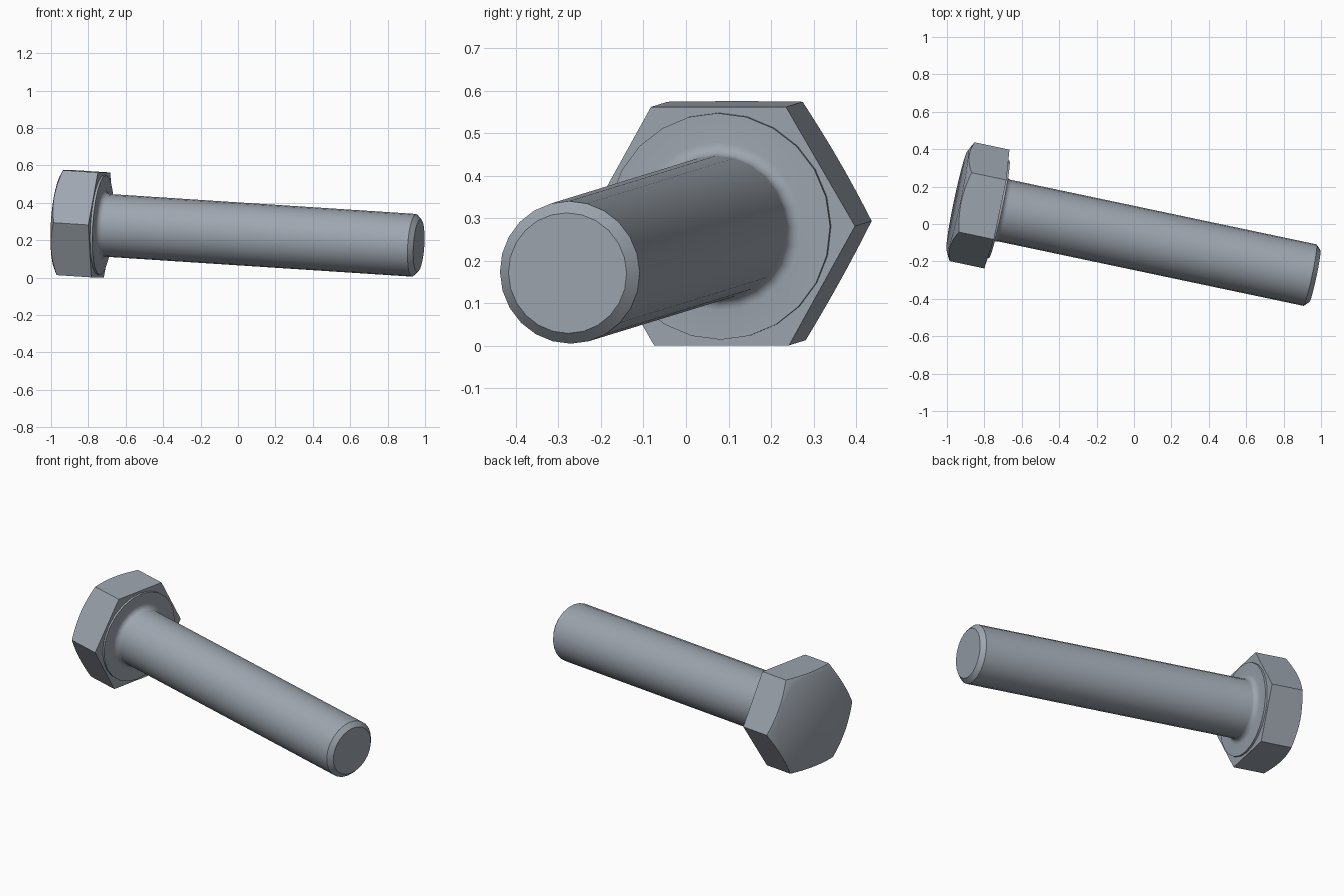
import bpy
import bmesh
from math import cos, sin, pi, radians
from mathutils import Vector, Matrix

cube = bpy.data.objects.get("Cube")
if cube:
    bpy.data.objects.remove(cube, do_unlink=True)

# Single steel colour
STEEL = (0.34, 0.38, 0.43, 1.0)
steel = bpy.data.materials.new("blue_grey_steel")
steel.use_nodes = True
steel.diffuse_color = STEEL
steel.node_tree.nodes["Principled BSDF"].inputs["Base Color"].default_value = STEEL

# Local frame: z runs along the shank, origin at the underside of the head
axis = Vector((1, -0.211, -0.065)).normalized()
side = Vector((0.211, 1, 0)).normalized()
up = axis.cross(side)
FRAME = Matrix((side, up, axis)).transposed().to_4x4()
FRAME.translation = (-0.733, 0.08, 0.2815)

LENGTH = 1.741        # underside of head to tip
SHANK_R = 0.168
FLAT_R = 0.281        # half the width across flats
HEAD_H = 0.217
CROWN_R = 0.272       # flat circle on the crown


def skin(name, rings):
    """Bridge rings of points; a ring holding one point closes as a fan."""
    bm = bmesh.new()
    loops = [[bm.verts.new(p) for p in ring] for ring in rings]
    for a, b in zip(loops, loops[1:]):
        n = max(len(a), len(b))
        for i in range(n):
            j = (i + 1) % n
            if len(a) == 1:
                bm.faces.new((a[0], b[j], b[i]))
            elif len(b) == 1:
                bm.faces.new((a[i], a[j], b[0]))
            else:
                bm.faces.new((a[i], a[j], b[j], b[i]))
    bmesh.ops.recalc_face_normals(bm, faces=bm.faces)
    mesh = bpy.data.meshes.new(name)
    bm.to_mesh(mesh)
    bm.free()
    mesh.materials.append(steel)
    obj = bpy.data.objects.new(name, mesh)
    bpy.context.collection.objects.link(obj)
    obj.matrix_world = FRAME
    bpy.ops.object.select_all(action="DESELECT")
    obj.select_set(True)
    bpy.context.view_layer.objects.active = obj
    bpy.ops.object.shade_smooth_by_angle(angle=radians(30))
    return obj


def circle(r, z, n):
    if r == 0:
        return [(0, 0, z)]
    return [(r * cos(2 * pi * i / n), r * sin(2 * pi * i / n), z) for i in range(n)]


# Hexagonal head with conical chamfer cutting arcs into the flats
STEPS = 72
low, high = [], []
for i in range(STEPS):
    a = 2 * pi * i / STEPS
    r = FLAT_R / cos(a % (pi / 3) - pi / 6)
    x, y = r * cos(a), r * sin(a)
    low.append((x, y, 0))
    high.append((x, y, -HEAD_H + (r - CROWN_R) * 0.5))
skin("hex_head", [[(0, 0, 0)], low, high,
                  circle(CROWN_R, -HEAD_H, STEPS), [(0, 0, -HEAD_H)]])

# Shank with washer face, root fillet and chamfered tip
WASHER, FILLET = 0.012, 0.03
profile = [(0, -0.01), (0.267, -0.01), (0.267, WASHER)]
for i in range(6):
    t = i / 5 * pi / 2
    profile.append((SHANK_R + FILLET * (1 - sin(t)), WASHER + FILLET * (1 - cos(t))))
profile += [(SHANK_R, LENGTH - 0.026), (0.142, LENGTH), (0, LENGTH)]
skin("shank", [circle(r, z, 24) for r, z in profile])
